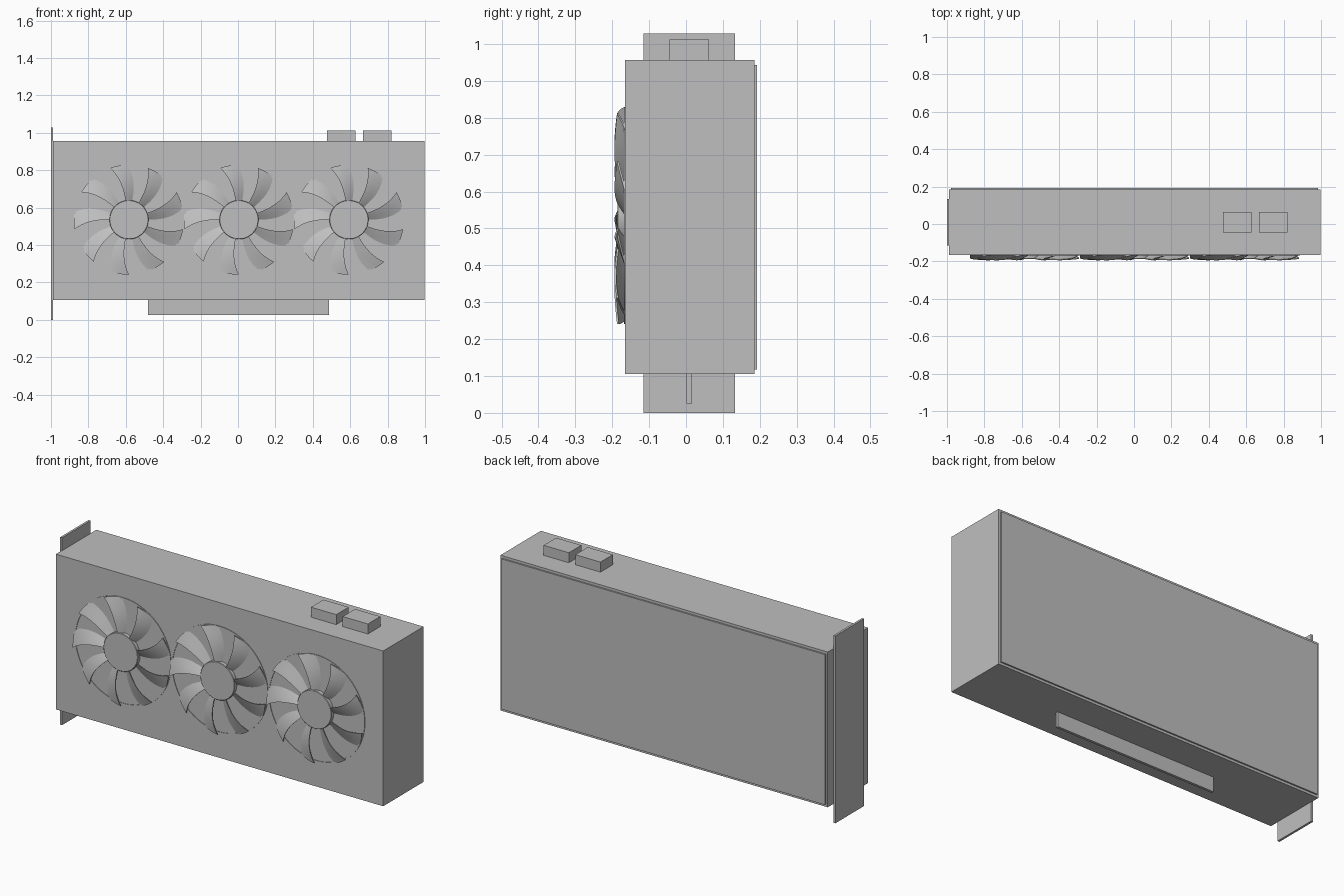
import bpy, bmesh, math
from mathutils import Vector

cube = bpy.data.objects.get("Cube")
if cube:
    bpy.data.objects.remove(cube, do_unlink=True)

grey = bpy.data.materials.new("plain grey")
grey.use_nodes = True
grey.diffuse_color = (0.52, 0.52, 0.52, 1)
grey.node_tree.nodes["Principled BSDF"].inputs["Base Color"].default_value = (0.52, 0.52, 0.52, 1)

FRONT = -0.165      # shroud front plane
FAN_Z = 0.535


def finish(name, bm):
    bmesh.ops.recalc_face_normals(bm, faces=bm.faces)
    mesh = bpy.data.meshes.new(name)
    bm.to_mesh(mesh)
    bm.free()
    mesh.materials.append(grey)
    obj = bpy.data.objects.new(name, mesh)
    bpy.context.collection.objects.link(obj)
    return obj


def smooth(obj, angle=35):
    bpy.ops.object.select_all(action='DESELECT')
    obj.select_set(True)
    bpy.context.view_layer.objects.active = obj
    bpy.ops.object.shade_smooth_by_angle(angle=math.radians(angle))


def box(name, x, y, z):
    bm = bmesh.new()
    bmesh.ops.create_cube(bm, size=1)
    for v in bm.verts:
        v.co = [lo + (c + 0.5) * (hi - lo) for c, (lo, hi) in zip(v.co, (x, y, z))]
    return finish(name, bm)


def lathe(name, cx, profile, closed=False, steps=64):
    """Spin (radius, y) points around the fan axis."""
    bm = bmesh.new()
    verts = [bm.verts.new((r, y, 0)) for r, y in profile]
    pairs = list(zip(verts, verts[1:] + verts[:1])) if closed else list(zip(verts, verts[1:]))
    edges = [bm.edges.new(p) for p in pairs]
    bmesh.ops.spin(bm, geom=verts + edges, cent=(0, 0, 0), axis=(0, 1, 0),
                   angle=math.tau, steps=steps, use_duplicate=False)
    bmesh.ops.remove_doubles(bm, verts=bm.verts, dist=0.0001)
    bmesh.ops.translate(bm, verts=bm.verts, vec=(cx, 0, FAN_Z))
    obj = finish(name, bm)
    smooth(obj)


def blades(name, cx, count=9, rows=10, cols=6):
    """Swept blades: raised leading edge, trailing edge sunk into the shroud."""
    bm = bmesh.new()
    r0, r1 = 0.1, 0.294
    for k in range(count):
        tip = math.radians(30 + 360 / count * k)
        sheets = []
        for depth in (0, 0.005):
            grid = []
            for i in range(rows + 1):
                t = i / rows
                r = r0 + (r1 - r0) * t
                lead = tip - math.radians(10 * (1 - t ** 2))
                width = math.radians(23 - 2 * t)
                crest = -0.187 - 0.007 * math.sin(math.pi * t)
                row = []
                for j in range(cols + 1):
                    s = j / cols
                    a = lead - width * s
                    y = crest + (FRONT + 0.004 - crest) * s ** 1.1 + depth
                    row.append(bm.verts.new((cx + r * math.cos(a), y, FAN_Z + r * math.sin(a))))
                grid.append(row)
            for i in range(rows):
                for j in range(cols):
                    bm.faces.new((grid[i][j], grid[i + 1][j], grid[i + 1][j + 1], grid[i][j + 1]))
            sheets.append(grid)
        # Close the rim between front and back sheets
        f, b = sheets
        rim = ([(i, 0) for i in range(rows)] + [(rows, j) for j in range(cols)]
               + [(i, cols) for i in range(rows, 0, -1)] + [(0, j) for j in range(cols, 0, -1)])
        for (i, j), (m, n) in zip(rim, rim[1:] + rim[:1]):
            bm.faces.new((f[i][j], f[m][n], b[m][n], b[i][j]))
    obj = finish(name, bm)
    smooth(obj)


# Main body, backplate, slot bracket and edge connector
box("shroud", (-0.99, 0.997), (FRONT, 0.185), (0.105, 0.957))
box("backplate", (-0.978, 0.985), (0.185, 0.193), (0.118, 0.943))
box("slot_bracket", (-1.0, -0.988), (-0.115, 0.133), (0, 1.028))
box("edge_connector", (-0.482, 0.487), (0.002, 0.016), (0.025, 0.115))

# Power sockets on the top edge
for side, x in (("inner", 0.475), ("outer", 0.667)):
    box(side + "_power_socket", (x, x + 0.153), (-0.045, 0.063), (0.95, 1.012))

# Three fans: hub, blades and low rim
for label, x in (("right", -0.583), ("middle", 0.005), ("left", 0.593)):
    lathe(label + "_fan_hub", x, [(0, -0.186), (0.102, -0.186), (0.104, -0.184), (0.104, -0.16)])
    blades(label + "_fan_blades", x)
    lathe(label + "_fan_rim", x, [(0.286, -0.16), (0.286, -0.168), (0.294, -0.168), (0.294, -0.16)], closed=True)
